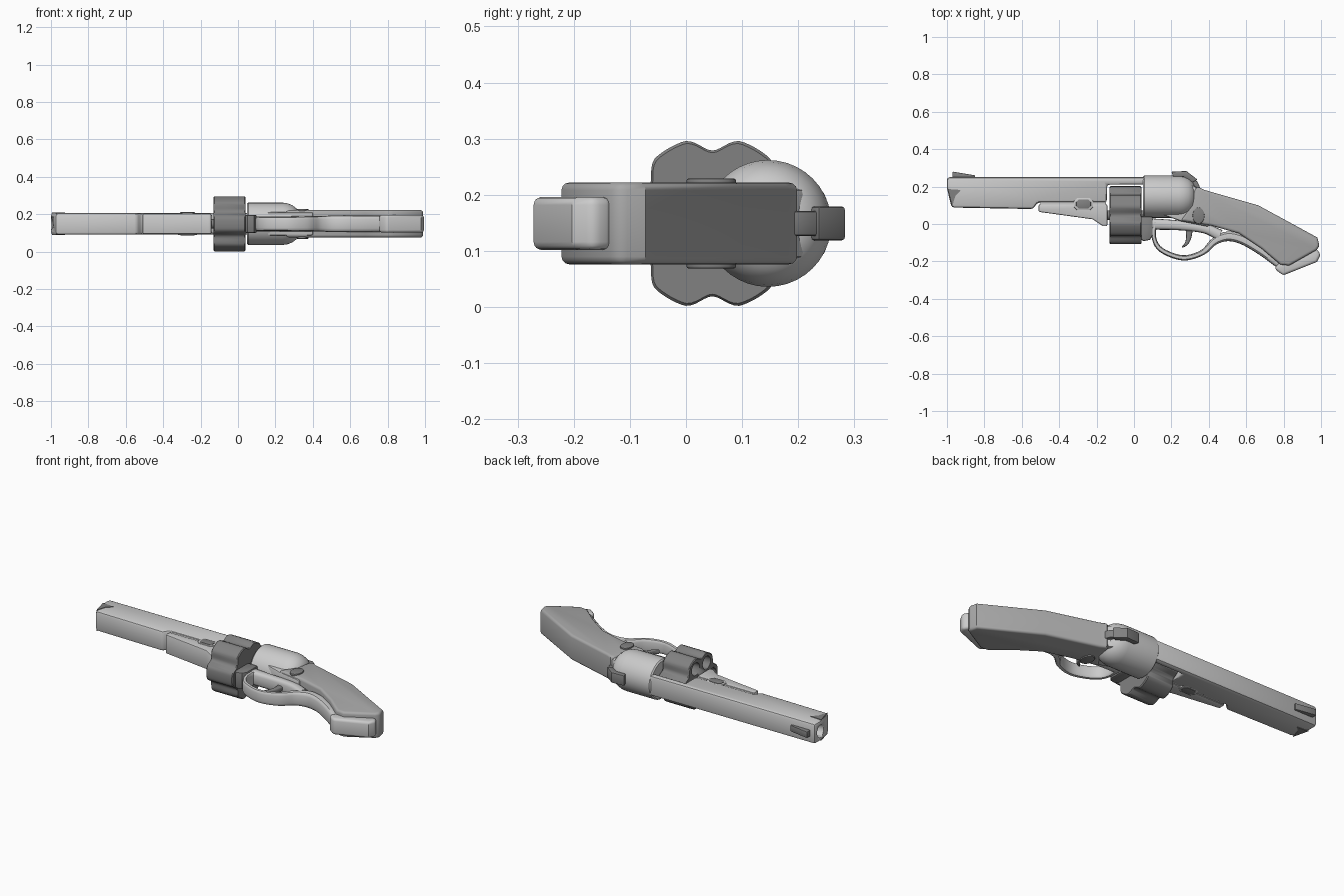
import bpy, bmesh
from math import sin, cos, pi, radians, copysign
from mathutils import Vector

if "Cube" in bpy.data.objects:
    bpy.data.objects.remove(bpy.data.objects["Cube"])

ZC = 0.149  # mid plane height


def tone(name, v):
    m = bpy.data.materials.new(name)
    m.diffuse_color = (v, v, v, 1)
    m.use_nodes = True
    m.node_tree.nodes["Principled BSDF"].inputs["Base Color"].default_value = m.diffuse_color
    return m


DARK, WOOD = tone("dark_steel", 0.22), tone("grip_grey", 0.4)


def finish(name, bm, mat=None, bevel=0, seg=2):
    bmesh.ops.recalc_face_normals(bm, faces=bm.faces)
    me = bpy.data.meshes.new(name)
    bm.to_mesh(me)
    bm.free()
    ob = bpy.data.objects.new(name, me)
    bpy.context.collection.objects.link(ob)
    if mat:
        me.materials.append(mat)
    bpy.context.view_layer.objects.active = ob
    ob.select_set(True)
    if bevel:
        b = ob.modifiers.new("bevel", "BEVEL")
        b.width, b.segments = bevel, seg
        b.limit_method, b.angle_limit = "ANGLE", radians(50)
        b.use_clamp_overlap = False
        bpy.ops.object.modifier_apply(modifier="bevel")
    bpy.ops.object.shade_smooth_by_angle(angle=radians(35))
    ob.select_set(False)
    return ob


def plate(name, pts, half, mat=None, bevel=0.006, seg=2, z=ZC):
    """Side profile in xy, extruded evenly about height z."""
    bm = bmesh.new()
    f = bm.faces.new([bm.verts.new((x, y, z - half)) for x, y in pts])
    r = bmesh.ops.extrude_face_region(bm, geom=[f])
    vs = [v for v in r["geom"] if isinstance(v, bmesh.types.BMVert)]
    bmesh.ops.translate(bm, verts=vs, vec=(0, 0, 2 * half))
    return finish(name, bm, mat, bevel, seg)


def loft(name, rings, mat=None, bevel=0):
    bm = bmesh.new()
    loops = [[bm.verts.new(p) for p in ring] for ring in rings]
    n = len(loops[0])
    for a, b in zip(loops, loops[1:]):
        for i in range(n):
            j = (i + 1) % n
            bm.faces.new((a[i], a[j], b[j], b[i]))
    bm.faces.new(loops[0])
    bm.faces.new(loops[-1])
    return finish(name, bm, mat, bevel)


def lathe(name, prof, y, mat=None, n=32, z=ZC):
    """Round part along x from (x, radius) pairs."""
    return loft(name, [[(x, y + r * cos(2 * pi * i / n), z + r * sin(2 * pi * i / n))
                        for i in range(n)] for x, r in prof], mat)


def sweep(name, path, mat=None, steps=5, n=16):
    """Rounded strap along (x, y, half thickness, half width) points."""
    P = [Vector(p) for p in path]
    P = [2 * P[0] - P[1]] + P + [2 * P[-1] - P[-2]]
    out = []
    for k in range(1, len(P) - 2):
        a, b, c, d = P[k - 1:k + 3]
        for s in range(steps + (k == len(P) - 3)):
            t = s / steps
            out.append(0.5 * (2 * b + (c - a) * t + (2 * a - 5 * b + 4 * c - d) * t * t
                              + (3 * b - a - 3 * c + d) * t ** 3))
    rings = []
    for i, p in enumerate(out):
        tan = (out[min(i + 1, len(out) - 1)] - out[max(i - 1, 0)]).to_2d().normalized()
        ring = []
        for j in range(n):
            c, s = cos(2 * pi * j / n), sin(2 * pi * j / n)
            u = copysign(abs(c) ** 0.6, c) * p[2]
            w = copysign(abs(s) ** 0.6, s) * p[3]
            ring.append((p.x - tan.y * u, p.y + tan.x * u, ZC + w))
        rings.append(ring)
    return loft(name, rings, mat)


def cut(ob, cutter):
    m = ob.modifiers.new("cut", "BOOLEAN")
    m.operation, m.object, m.solver = "DIFFERENCE", cutter, "EXACT"
    bpy.context.view_layer.objects.active = ob
    bpy.ops.object.modifier_apply(modifier="cut")
    bpy.data.objects.remove(cutter)


# barrel with top strap running over the cylinder
barrel = plate("barrel", [(-1, .25), (-1, .19), (-.975, .088), (-.54, .08), (-.515, .115),
                          (-.145, .115), (-.145, .21), (.07, .21), (.07, .25)], .058, bevel=.014)
cut(barrel, lathe("bore_cutter", [(-1.1, .036), (-.7, .036)], .195, n=24))
plate("front_sight", [(-.97, .245), (-.97, .28), (-.85, .26), (-.85, .245)], .018, DARK, .003)
for s in (-1, 1):
    plate("muzzle_inlay", [(-.995, .187), (-.925, .182), (-.955, .15), (-.972, .095)],
          .003, DARK, 0, z=ZC + s * .058)

# under-barrel lug with its pin
plate("barrel_lug", [(-.51, .105), (-.51, .065), (-.22, .025), (-.165, -.012), (-.143, -.012),
                     (-.143, .105)], .055, bevel=.007)
plate("lug_seam", [(-.5, .125), (-.5, .09), (-.15, .09), (-.15, .125)], .05, bevel=0)
for nm, k, h, m in (("lug_pin_rim", 1, .059, None), ("lug_pin", .75, .062, DARK)):
    plate(nm, [(-.27 + k * x, .107 + k * y) for x, y in
               ((-.052, .015), (-.035, .032), (.035, .032), (.052, .015),
                (.052, -.015), (.035, -.032), (-.035, -.032), (-.052, -.015))], h, m, .003)

# fluted cylinder with six chambers
CY, CR = .047, .155
ring = []
for i in range(120):
    a = 2 * pi * i / 120
    d = abs((a + pi / 6) % (pi / 3) * 1.0 - pi / 6)      # angle from nearest lobe
    f = pi / 6 - d                                       # angle from nearest flute
    w = radians(20)
    r = CR - (.0125 * (1 + cos(pi * f / w)) if f < w else 0)
    ring.append((r * cos(a), r * sin(a)))
drum = loft("cylinder", [[(x, CY + k * c, ZC + k * s) for c, s in ring]
                         for x, k in ((-.13, .97), (-.125, 1), (.035, 1), (.04, .97))], DARK)
for i in range(6):
    a = i * pi / 3
    cut(drum, lathe("chamber_cutter", [(-.2, .036), (.0, .036)], CY + .1 * cos(a), n=20,
                    z=ZC + .1 * sin(a)))
lathe("cylinder_axle", [(-.16, .025), (.09, .025)], CY, DARK, 16)

# receiver and the neck behind it
lathe("receiver", [(.048, .106), (.055, .113), (.24, .113), (.265, .109), (.29, .1), (.312, .083),
                   (.325, .06), (.33, .02)], .146, n=40)
plate("cylinder_stop", [(.035, .04), (.035, -.08), (.05, -.092), (.085, -.085), (.1, -.06),
                        (.1, .04)], .048, DARK, .008)
plate("frame_neck", [(.15, .05), (.25, .015), (.4, -.015), (.42, .08), (.37, .175), (.31, .21),
                     (.25, .2)], .062, bevel=.01)

# hammer
plate("hammer_spur", [(.2, .28), (.28, .283), (.34, .237), (.31, .222), (.265, .252), (.21, .25)],
      .03, DARK, .005)
plate("hammer_body", [(.23, .26), (.29, .265), (.34, .225), (.36, .18), (.26, .18)], .022, DARK, .004)

# grip
plate("grip", [(.325, .19), (.345, .198), (.377, .182), (.666, .099), (.98, -.072), (.992, -.118),
               (.975, -.14), (.83, -.222), (.782, -.217), (.68, -.13), (.56, -.05), (.41, -.008),
               (.25, .018), (.31, .1)], .073, WOOD, .014, 3)
for s in (-1, 1):
    plate("side_screw", [(.345 + .032 * cos(i * pi / 8), .045 + .044 * sin(i * pi / 8))
                         for i in range(16)], .006, DARK, .003, z=ZC + s * .074)

# trigger guard flowing into the lower tang
sweep("trigger_guard", [(.112, .01, .014, .04), (.106, -.07, .012, .038), (.145, -.138, .013, .036),
                        (.26, -.181, .014, .036), (.365, -.153, .015, .038), (.43, -.093, .02, .04),
                        (.5, -.066, .026, .044), (.58, -.083, .026, .044), (.68, -.14, .026, .044),
                        (.78, -.21, .028, .044)])
sweep("guard_top_bar", [(.09, 0, .03, .04), (.25, -.008, .026, .04), (.38, -.025, .026, .042),
                        (.46, -.06, .03, .042)])
sweep("trigger", [(.295, -.02, .02, .014), (.293, -.07, .014, .014), (.28, -.105, .009, .013),
                  (.258, -.124, .004, .011)], DARK)

# butt cap
plate("butt_cap", [(.77, -.205), (.752, -.24), (.797, -.275), (.978, -.203), (.998, -.165),
                   (.975, -.13), (.83, -.2)], .047, bevel=.014, seg=3)
